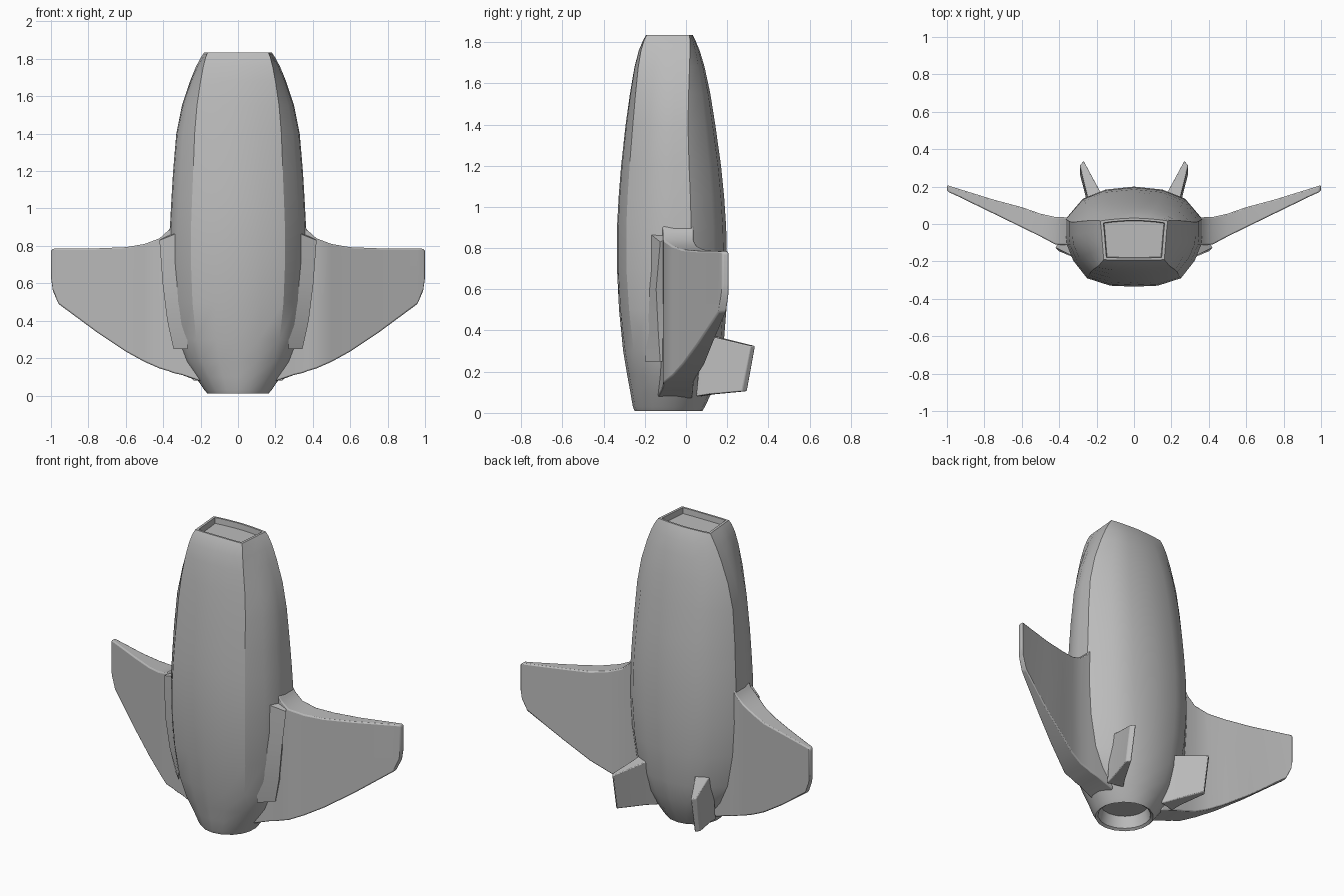
import bpy
import bmesh
import math

cube = bpy.data.objects.get("Cube")
if cube:
    bpy.data.objects.remove(cube, do_unlink=True)

grey = bpy.data.materials.new("hull grey")
grey.use_nodes = True
COLOR = (0.5, 0.5, 0.5, 1)
grey.diffuse_color = COLOR
grey.node_tree.nodes["Principled BSDF"].inputs["Base Color"].default_value = COLOR


def loft(name, rings, bevel=0.0, mirror=False):
    """Skin a list of equal closed rings and cap both ends."""
    bm = bmesh.new()
    loops = [[bm.verts.new(p) for p in ring] for ring in rings]
    n = len(loops[0])
    for a, b in zip(loops, loops[1:]):
        for i in range(n):
            j = (i + 1) % n
            bm.faces.new((a[i], a[j], b[j], b[i]))
    bm.faces.new(loops[0])
    bm.faces.new(loops[-1])
    bmesh.ops.recalc_face_normals(bm, faces=bm.faces)
    mesh = bpy.data.meshes.new(name)
    bm.to_mesh(mesh)
    bm.free()
    mesh.materials.append(grey)
    ob = bpy.data.objects.new(name, mesh)
    bpy.context.collection.objects.link(ob)
    bpy.ops.object.select_all(action='DESELECT')
    ob.select_set(True)
    bpy.context.view_layer.objects.active = ob
    bpy.ops.object.shade_smooth_by_angle(angle=math.radians(28))
    if bevel:
        mod = ob.modifiers.new("soft edges", 'BEVEL')
        mod.width = bevel
        mod.segments = 2
        mod.limit_method = 'ANGLE'
    if mirror:
        mod = ob.modifiers.new("other side", 'MIRROR')
    return ob


# Half cross-sections, front to back: x / half width, y from 0 (front) to 1 (back)
MOUTH = [(0, 0), (.45, 0), (.9, .01), (.93, .3), (.95, .5), (.97, .7),
         (1, .93), (.75, .96), (.4, .985), (0, 1)]
MID = [(0, 0), (.35, .01), (.69, .085), (.89, .26), (.985, .42), (1, .52),
       (1, .68), (.75, .88), (.42, .97), (0, 1)]
ROUND = [(math.sin(math.radians(a)), (1 - math.cos(math.radians(a))) / 2)
         for a in (0, 20, 42, 62, 80, 98, 115, 138, 160, 180)]


def hull_ring(z, half, front, back, blend):
    """blend runs from -1 (round) through 0 (mid) to 1 (mouth)."""
    other = MOUTH if blend > 0 else ROUND
    w = abs(blend)
    pts = []
    for m, o in zip(MID, other):
        x, t = (m[k] * (1 - w) + o[k] * w for k in (0, 1))
        pts.append((x * half, front + t * (back - front), z))
    return pts + [(-x, y, z) for x, y, z in pts[-2:0:-1]]


# Hull, from the nozzle floor up over the outside and into the mouth recess
HULL = [
    (.09, .135, -.22, .05, -1), (.02, .15, -.235, .065, -1),
    (.01, .165, -.25, .08, -1), (.03, .182, -.258, .092, -1),
    (.1, .23, -.27, .125, -.9), (.18, .285, -.285, .155, -.7),
    (.3, .328, -.305, .18, -.45), (.5, .355, -.325, .196, -.2),
    (.7, .364, -.335, .2, 0), (.9, .364, -.335, .195, 0),
    (1.05, .356, -.327, .185, 0), (1.2, .347, -.315, .17, 0),
    (1.4, .33, -.293, .142, .06), (1.55, .3, -.272, .118, .2),
    (1.68, .257, -.25, .09, .42), (1.76, .224, -.229, .066, .65),
    (1.81, .197, -.208, .045, .88), (1.835, .18, -.193, .032, 1),
    (1.835, .164, -.181, .02, 1), (1.8, .16, -.178, .017, 1),
]
loft("hull", [hull_ring(*row) for row in HULL])

# Wings: x, front y, back y, top z, bottom z at each station
WING = [
    (.18, -.14, .03, .96, .07), (.3, -.12, .035, .96, .11),
    (.345, -.115, .035, .93, .12), (.37, -.112, .036, .885, .13),
    (.42, -.11, .037, .84, .145), (.5, -.067, .055, .81, .18),
    (.6, -.018, .09, .793, .235), (.75, .055, .13, .787, .335),
    (.96, .157, .195, .785, .49), (.99, .17, .205, .785, .56),
    (1, .178, .208, .775, .63),
]
loft("wings", [[(x, f, b), (x, f, t), (x, r, t), (x, r, b)]
               for x, f, r, t, b in WING], bevel=.008, mirror=True)

# Root fairings: wedges in front of each wing root, fading into the hull
FAIRING = [(.25, .345, .0), (.4, .378, .01), (.6, .403, .02), (.83, .42, .0)]
loft("wing_root_fairings",
     [[(.27, -.2, z + (.06 if z > .8 else 0)), (x, -.125 - d, z),
       (.33, .0, z + (.06 if z > .8 else 0))] for z, x, d in FAIRING],
     mirror=True)

# Tail fins: tapered blades leaning outward at the back
def fin_ring(x, y, low, high, thick, sweep):
    return [(x - thick, y + .012 - sweep, low), (x - thick, y + .012, high),
            (x + thick, y - .012, high), (x + thick, y - .012 - sweep, low)]


loft("tail_fins", [fin_ring(.19, .09, .08, .385, .05, .03),
                   fin_ring(.215, .16, .09, .365, .035, .035),
                   fin_ring(.28, .325, .105, .325, .011, .04)],
     bevel=.005, mirror=True)
